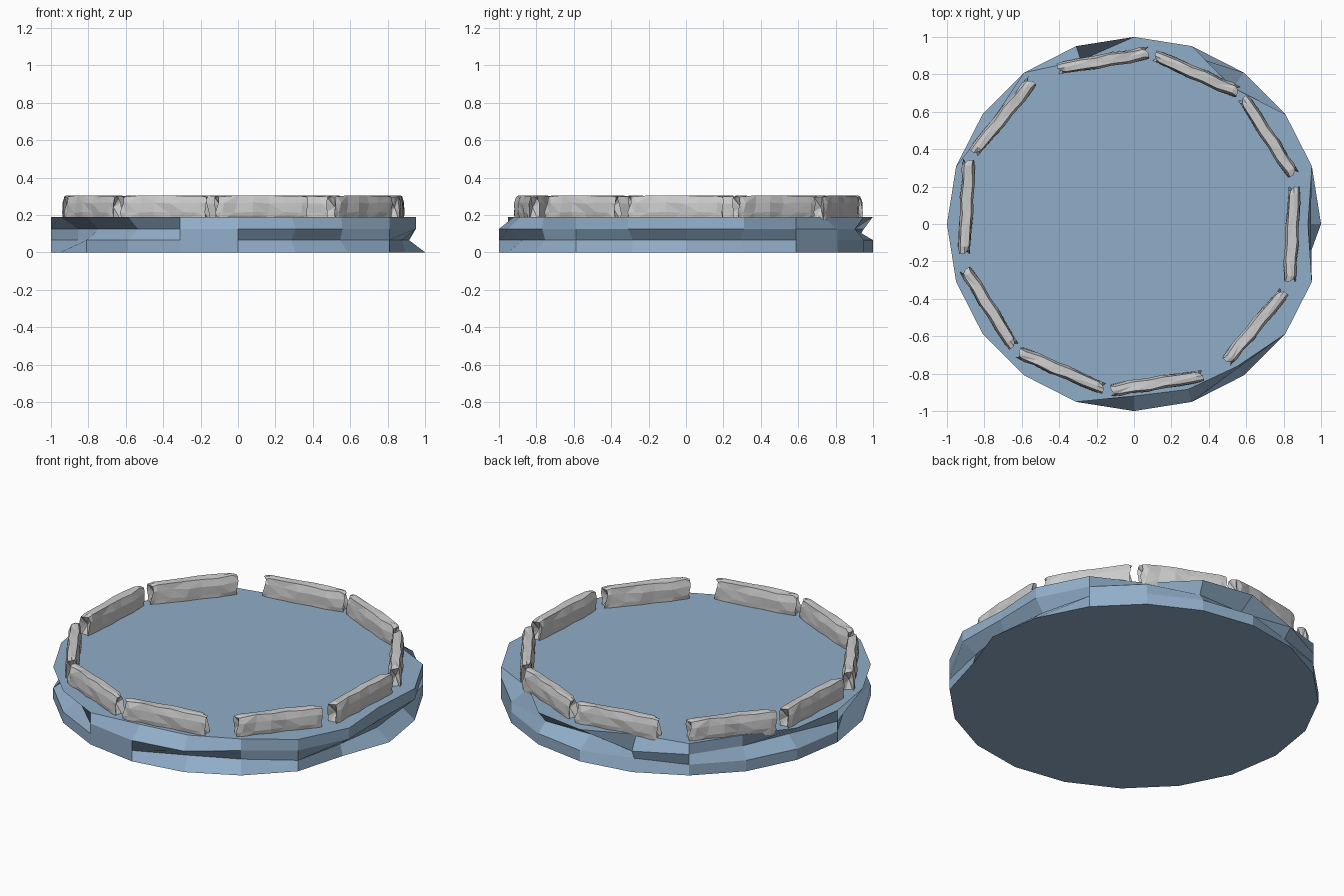
import bpy, bmesh, random
from math import cos, sin, pi, atan2, hypot
from mathutils import Matrix, Vector

if "Cube" in bpy.data.objects:
    bpy.data.objects.remove(bpy.data.objects["Cube"])


def finish(bm, name):
    bmesh.ops.recalc_face_normals(bm, faces=bm.faces)
    mesh = bpy.data.meshes.new(name)
    bm.to_mesh(mesh)
    bm.free()
    obj = bpy.data.objects.new(name, mesh)
    bpy.context.collection.objects.link(obj)
    return obj


def loft(bm, rings):
    for a, b in zip(rings, rings[1:]):
        n = len(a)
        for i in range(n):
            bm.faces.new((a[i], a[(i + 1) % n], b[(i + 1) % n], b[i]))


# Chipped 20-sided stone disc: four levels, some corners knocked inwards
LEVELS = (0.0, 0.065, 0.125, 0.19)
CHIPS = [
    {19: 0.94},
    {19: 0.92, 0: 0.915, 1: 0.93, 11: 0.9, 16: 0.92, 17: 0.93, 6: 0.96},
    {0: 0.945, 5: 0.9, 4: 0.95, 8: 0.94, 9: 0.92, 11: 0.9, 12: 0.92, 13: 0.91,
     17: 0.95},
    {0: 0.93, 3: 0.9, 6: 0.92, 8: 0.94, 15: 0.92, 16: 0.93, 17: 0.94},
]
bm = bmesh.new()
rings = []
for z, chips in zip(LEVELS, CHIPS):
    rings.append([bm.verts.new((chips.get(k, 1) * cos(k * pi / 10),
                                chips.get(k, 1) * sin(k * pi / 10), z))
                  for k in range(20)])
loft(bm, rings)
bm.faces.new(rings[0][::-1])
bm.faces.new(rings[-1])
disc = finish(bm, "base_disc")
blue = bpy.data.materials.new("blue_stone")
blue.diffuse_color = (0.28, 0.42, 0.58, 1)
blue.use_nodes = True
blue.node_tree.nodes["Principled BSDF"].inputs["Base Color"].default_value = blue.diffuse_color
disc.data.materials.append(blue)


# Rough rim stone: chamfered section swept along x, wobbling, with dented ends
SECTION = [(-0.029, 0.17), (0.029, 0.17), (0.033, 0.215), (0.033, 0.265),
           (0.022, 0.301), (0.0, 0.305), (-0.022, 0.301), (-0.033, 0.265),
           (-0.033, 0.215)]


def rim_stone_mesh(seed):
    rng = random.Random(seed)
    bm = bmesh.new()
    rings = []
    stations = (-0.245, -0.215, -0.13, -0.04, 0.05, 0.14, 0.215, 0.245)
    for j, x in enumerate(stations):
        tip = j in (0, len(stations) - 1)
        shift = rng.uniform(-0.005, 0.005)
        ring = []
        for i, (y, z) in enumerate(SECTION):
            dx = rng.uniform(-0.012, 0.012)
            y = y * (0.85 if tip else 1) + shift + rng.uniform(-0.004, 0.004)
            if z > 0.2:
                z = min(0.305, z + rng.uniform(-0.005, 0.004))
            if tip and z > 0.29:
                z -= 0.008
            ring.append(bm.verts.new((x + dx, y, z)))
        rings.append(ring)
    loft(bm, rings)
    for ring, x in ((rings[0], -0.215), (rings[-1], 0.215)):
        dent = bm.verts.new((x, 0, 0.24))
        for i in range(len(ring)):
            bm.faces.new((ring[i], ring[(i + 1) % len(ring)], dent))
    bmesh.ops.triangulate(bm, faces=bm.faces)
    return finish(bm, "rim_stone_1")


# Ten stones around the rim, each given by its two ends
ENDS = [(-0.40, 0.835, 0.07, 0.915), (0.12, 0.90, 0.55, 0.71),
        (0.59, 0.67, 0.85, 0.27), (0.86, 0.19, 0.835, -0.30),
        (0.80, -0.37, 0.50, -0.73), (0.36, -0.815, -0.115, -0.89),
        (-0.17, -0.88, -0.61, -0.69), (-0.65, -0.65, -0.90, -0.25),
        (-0.91, -0.15, -0.885, 0.335), (-0.855, 0.39, -0.55, 0.76)]
first = rim_stone_mesh(7)
for n, (x0, y0, x1, y1) in enumerate(ENDS):
    stone = first
    if n:
        stone = bpy.data.objects.new(f"rim_stone_{n + 1}", first.data)
        bpy.context.collection.objects.link(stone)
    stone.location = ((x0 + x1) / 2, (y0 + y1) / 2, 0)
    stone.rotation_euler = (0, 0, atan2(y1 - y0, x1 - x0))
    stone.scale = (hypot(x1 - x0, y1 - y0) / 0.49, 1, 1)
